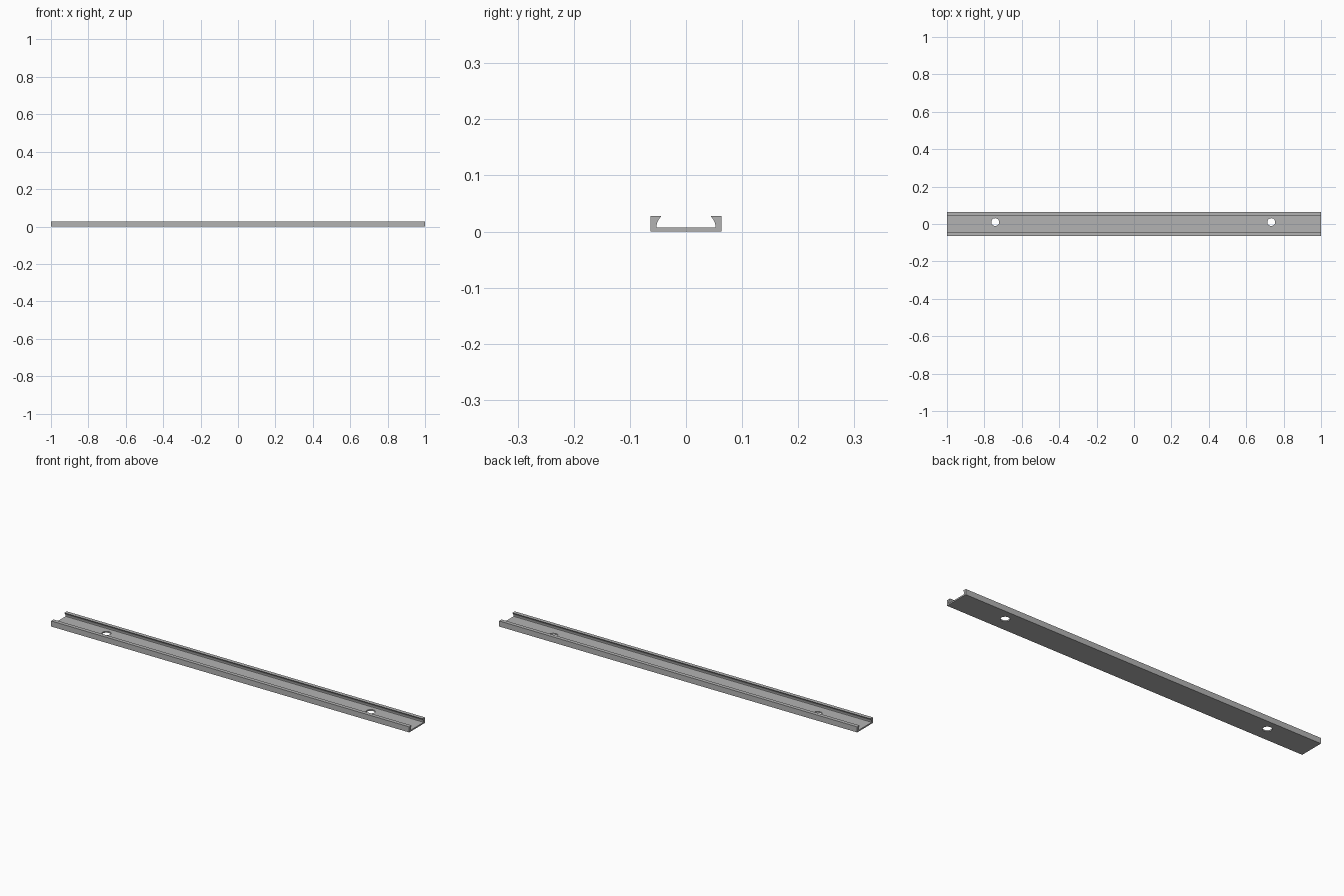
import bpy
import bmesh

cube = bpy.data.objects.get("Cube")
if cube:
    bpy.data.objects.remove(cube, do_unlink=True)

# Plain grey metal
metal = bpy.data.materials.new("grey_metal")
metal.use_nodes = True
GREY = (0.45, 0.45, 0.45, 1)
metal.diffuse_color = GREY
metal.node_tree.nodes["Principled BSDF"].inputs["Base Color"].default_value = GREY


def add_object(name, bm):
    bmesh.ops.recalc_face_normals(bm, faces=bm.faces)
    mesh = bpy.data.meshes.new(name)
    bm.to_mesh(mesh)
    bm.free()
    mesh.materials.append(metal)
    obj = bpy.data.objects.new(name, mesh)
    bpy.context.collection.objects.link(obj)
    return obj


def extrude_along_x(name, profile, length):
    bm = bmesh.new()
    face = bm.faces.new([bm.verts.new((-length / 2, y, z)) for y, z in profile])
    result = bmesh.ops.extrude_face_region(bm, geom=[face], use_keep_orig=True)
    verts = [v for v in result["geom"] if isinstance(v, bmesh.types.BMVert)]
    bmesh.ops.translate(bm, verts=verts, vec=(length, 0, 0))
    return add_object(name, bm)


# Channel rail: half section from the floor, round the lip, down to the base
half = [(0.0525, 0.007), (0.0525, 0.011), (0.0515, 0.016), (0.049, 0.021),
        (0.0436, 0.028), (0.063, 0.028), (0.063, 0)]
section = half + [(-y, z) for y, z in reversed(half)]
rail = extrude_along_x("channel_rail", section, 2)

# Two screw holes through the floor
for x in (-0.742, 0.734):
    bm = bmesh.new()
    bmesh.ops.create_cone(bm, cap_ends=True, segments=24, radius1=0.021,
                          radius2=0.021, depth=0.1)
    bmesh.ops.translate(bm, verts=bm.verts, vec=(x, 0.01, 0))
    cutter = add_object("hole_cutter", bm)
    cutter.hide_render = True
    cut = rail.modifiers.new("screw_hole", 'BOOLEAN')
    cut.operation = 'DIFFERENCE'
    cut.solver = 'EXACT'
    cut.object = cutter
    bpy.context.view_layer.objects.active = rail
    bpy.ops.object.modifier_apply(modifier=cut.name)
    bpy.data.objects.remove(cutter, do_unlink=True)

# Smooth the hole walls and lip curve, keep the edges crisp
bpy.ops.object.select_all(action='DESELECT')
rail.select_set(True)
bpy.context.view_layer.objects.active = rail
bpy.ops.object.shade_smooth_by_angle(angle=0.5)
